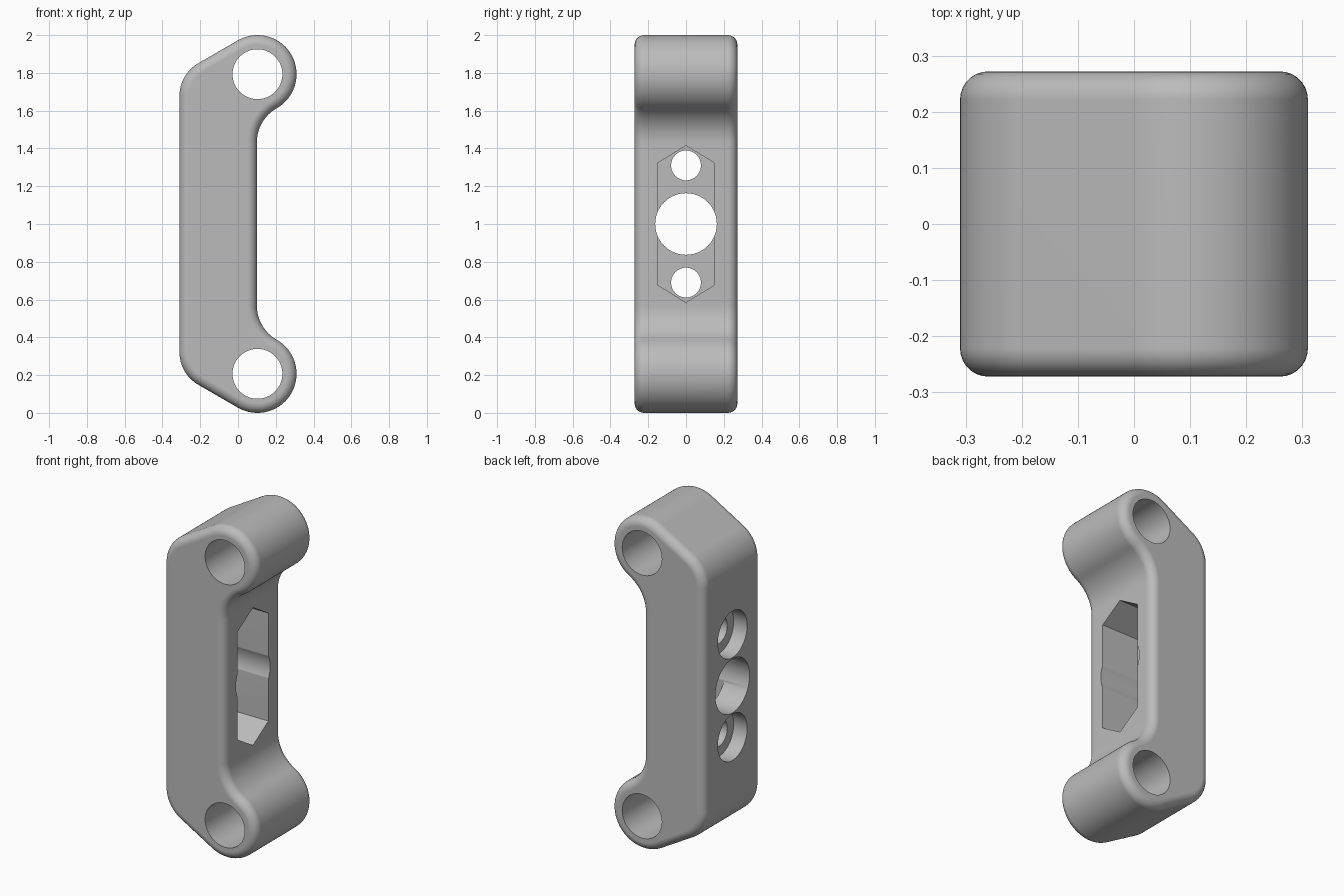
import bpy, bmesh, math
from mathutils import Matrix, Vector

cube = bpy.data.objects.get("Cube")
if cube:
    bpy.data.objects.remove(cube, do_unlink=True)

MID = 1.0                      # height of the mirror plane
EYE_X, EYE_Z, EYE_R = 0.103, 1.793, 0.207
BORE_R = 0.132
BACK_X, INNER_X = -0.31, 0.10
HALF_Y, ROUND = 0.272, 0.05

grey = bpy.data.materials.new("Grey plastic")
grey.use_nodes = True
grey.diffuse_color = (0.5, 0.5, 0.5, 1)
grey.node_tree.nodes["Principled BSDF"].inputs["Base Color"].default_value = (0.5, 0.5, 0.5, 1)


def arc(cx, cz, r, start, end, steps):
    angles = [math.radians(start + (end - start) * i / steps) for i in range(steps + 1)]
    return [(cx + r * math.cos(a), cz + r * math.sin(a)) for a in angles]


def outline(inset):
    """Closed side outline, shrunk evenly by the inset."""
    neck_r, corner_r = EYE_R, 0.2
    cos_t = (INNER_X + neck_r - EYE_X) / (EYE_R + neck_r)
    t = math.degrees(math.acos(cos_t))
    neck_z = EYE_Z - (EYE_R + neck_r) * math.sin(math.radians(t))
    upper = arc(INNER_X + neck_r, neck_z, neck_r + inset, 180, 180 - t, 16)
    upper += arc(EYE_X, EYE_Z, EYE_R - inset, -t, 120, 40)[1:]
    upper += arc(BACK_X + corner_r, 1.678, corner_r - inset, 120, 180, 14)
    return upper + [(x, 2 * MID - z) for x, z in reversed(upper)]


def finish(bm, name):
    bmesh.ops.recalc_face_normals(bm, faces=bm.faces)
    mesh = bpy.data.meshes.new(name)
    bm.to_mesh(mesh)
    bm.free()
    mesh.materials.append(grey)
    obj = bpy.data.objects.new(name, mesh)
    bpy.context.collection.objects.link(obj)
    return obj


# Handle body: stacked outlines with rounded front and back rims
steps = 7
rim = [(ROUND * (1 - math.sin(i / steps * math.pi / 2)),
        HALF_Y - ROUND * (1 - math.cos(i / steps * math.pi / 2))) for i in range(steps + 1)]
layers = [(o, -y) for o, y in rim] + [(o, y) for o, y in reversed(rim)]
bm = bmesh.new()
rings = [[bm.verts.new((x, y, z)) for x, z in outline(o)] for o, y in layers]
for a, b in zip(rings, rings[1:]):
    for i in range(len(a)):
        j = (i + 1) % len(a)
        bm.faces.new((a[i], a[j], b[j], b[i]))
bm.faces.new(rings[0])
bm.faces.new(rings[-1])
body = finish(bm, "handle_body")


def cylinder_cutter(name, centre, radius, length, axis):
    bm = bmesh.new()
    turn = Vector((0, 0, 1)).rotation_difference(Vector(axis)).to_matrix().to_4x4()
    bmesh.ops.create_cone(bm, cap_ends=True, segments=64, radius1=radius, radius2=radius,
                          depth=length, matrix=Matrix.Translation(centre) @ turn)
    return finish(bm, name)


X, Y = (1, 0, 0), (0, 1, 0)
cutters = []

# Pointed pocket on the inner side
bm = bmesh.new()
half = [(0.147, 0.325), (0, 0.415), (-0.147, 0.325)]
points = half + [(-y, -z) for y, z in half]
floor = bm.faces.new([bm.verts.new((-0.15, y, MID + z)) for y, z in points])
new = bmesh.ops.extrude_face_region(bm, geom=[floor])["geom"]
bmesh.ops.translate(bm, vec=(0.5, 0, 0), verts=[v for v in new if isinstance(v, bmesh.types.BMVert)])
cutters.append(finish(bm, "pocket_cutter"))

# Eye bores, screw holes with counterbores, and the centre hole
for side, label in ((1, "upper"), (-1, "lower")):
    screw_z = MID + side * 0.31
    eye_z = MID + side * (EYE_Z - MID)
    cutters += [
        cylinder_cutter(label + "_bore_cutter", (EYE_X, 0, eye_z), BORE_R, 1, Y),
        cylinder_cutter(label + "_screw_cutter", (-0.2, 0, screw_z), 0.079, 0.4, X),
        cylinder_cutter(label + "_counterbore_cutter", (-0.32, 0, screw_z), 0.14, 0.2, X)]
cutters.append(cylinder_cutter("centre_hole_cutter", (0, 0, MID), 0.163, 1, X))

bpy.ops.object.select_all(action='DESELECT')
body.select_set(True)
bpy.context.view_layer.objects.active = body
for cutter in cutters:
    cutter.hide_render = True
    mod = body.modifiers.new(cutter.name, 'BOOLEAN')
    mod.operation, mod.solver, mod.object = 'DIFFERENCE', 'EXACT', cutter
    bpy.ops.object.modifier_apply(modifier=mod.name)
    bpy.data.objects.remove(cutter, do_unlink=True)

# Smooth rims, sharp hole edges, flat sides kept flat
bpy.ops.object.shade_smooth_by_angle(angle=math.radians(30))
weighted = body.modifiers.new("Flat sides", 'WEIGHTED_NORMAL')
weighted.keep_sharp = True
